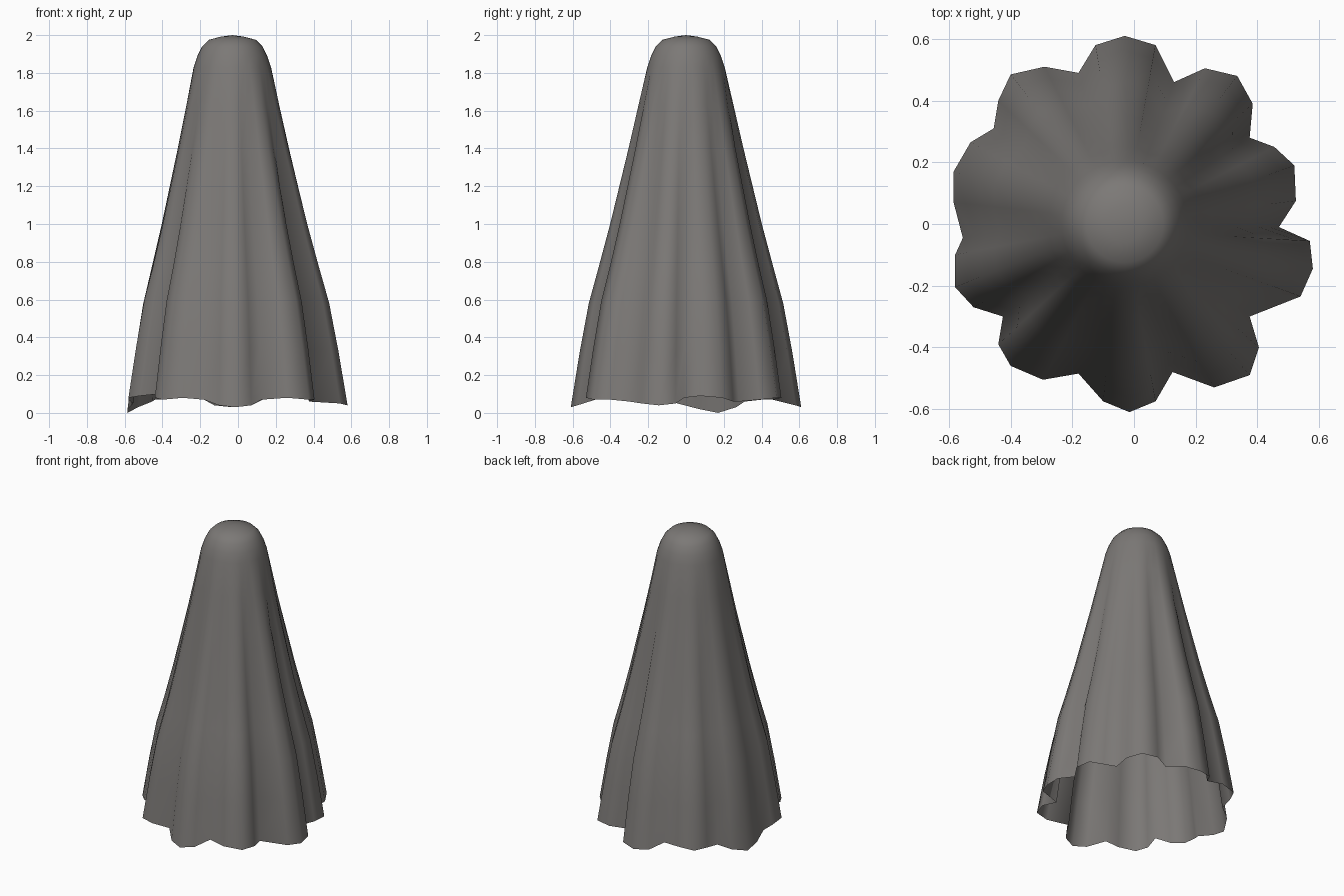
import bpy, bmesh, math

if "Cube" in bpy.data.objects:
    bpy.data.objects.remove(bpy.data.objects["Cube"])

N = 40                  # ten folds, four columns each
CX, CY = -0.03, 0.0     # crown centre

# wavy hem outline seen from above, clockwise from the back
HEM = [(-.03, .61), (.07, .58), (.13, .46), (.23, .505), (.335, .48), (.385, .39), (.375, .28),
       (.455, .25), (.52, .19), (.525, .075), (.47, -.01), (.57, -.055), (.58, -.145), (.54, -.235),
       (.375, -.30), (.405, -.40), (.375, -.49), (.26, -.53), (.125, -.48), (.07, -.575),
       (-.015, -.61), (-.10, -.575), (-.18, -.485), (-.295, -.505), (-.40, -.46), (-.44, -.39),
       (-.425, -.30), (-.52, -.27), (-.58, -.205), (-.58, -.10), (-.555, -.045), (-.585, .07),
       (-.585, .17), (-.53, .265), (-.455, .31), (-.44, .40), (-.40, .485), (-.29, .51),
       (-.18, .49), (-.125, .58)]
# hem heights in hundredths
HEM_Z = [3, 4, 7, 8, 8, 7, 6, 6, 8, 9, 8, 5, 4, 5, 6, 7, 7, 8, 7, 4,
         3, 4, 7, 8, 7, 8, 10, 9, 8, 7, 5, 2, 0, 3, 6, 7, 7, 8, 7, 4]

cloth = bpy.data.materials.new("dark warm grey cloth")
cloth.diffuse_color = (0.2, 0.19, 0.182, 1)
cloth.use_nodes = True
cloth.node_tree.nodes["Principled BSDF"].inputs["Base Color"].default_value = cloth.diffuse_color

bm = bmesh.new()


def ring(z, radius=0.205, spread=0.0, drop=0.0):
    """Circle blended towards the hem outline by spread."""
    out = []
    for i, (hx, hy) in enumerate(HEM):
        a = math.pi / 2 - 2 * math.pi * i / N
        x, y = CX + radius * math.cos(a), CY + radius * math.sin(a)
        out.append(bm.verts.new((x + (hx - x) * spread, y + (hy - y) * spread,
                                 z + drop * HEM_Z[i] / 100)))
    return out


# rounded crown, then flaring folds down to the hem
rings = [ring(1.992, .06), ring(1.975, .125), ring(1.94, .16), ring(1.89, .185), ring(1.83, .205),
         ring(1.62, spread=.12), ring(1.4, spread=.245), ring(1.2, spread=.365),
         ring(1.0, spread=.485), ring(.78, spread=.63), ring(.57, spread=.765, drop=.3),
         ring(.3, spread=.885, drop=.6), ring(0, spread=1, drop=1)]
top = bm.verts.new((CX, CY, 2.0))
for i in range(N):
    j = (i + 1) % N
    bm.faces.new((top, rings[0][j], rings[0][i]))
    for a, b in zip(rings, rings[1:]):
        bm.faces.new((a[i], a[j], b[j], b[i]))
bmesh.ops.recalc_face_normals(bm, faces=bm.faces)
for f in bm.faces:
    f.smooth = True

mesh = bpy.data.meshes.new("draped_cloth")
bm.to_mesh(mesh)
bm.free()
mesh.materials.append(cloth)
bpy.context.collection.objects.link(bpy.data.objects.new("draped_cloth", mesh))
